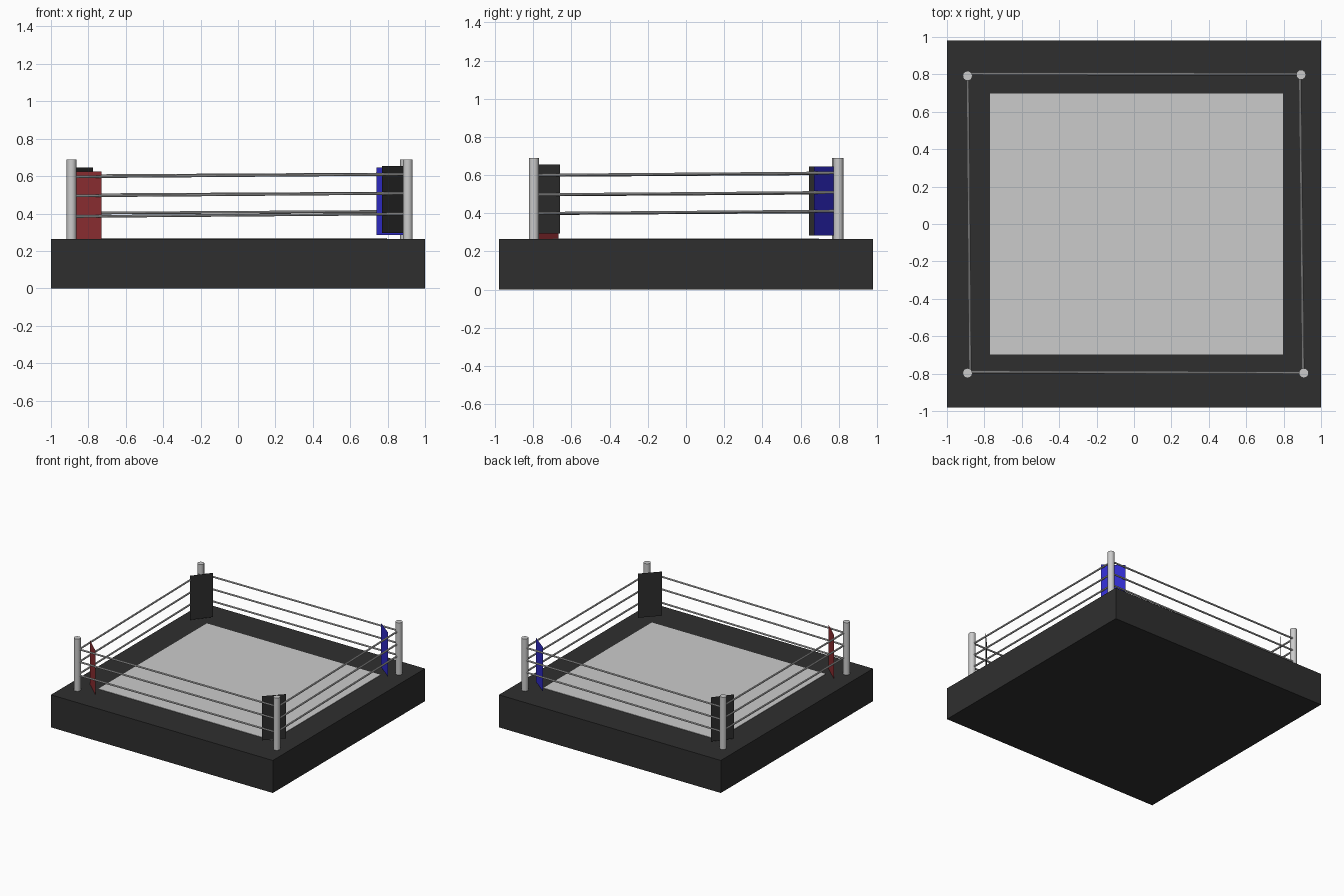
import bpy
from mathutils import Vector

if "Cube" in bpy.data.objects:
    bpy.data.objects.remove(bpy.data.objects["Cube"])


def material(name, rgb):
    m = bpy.data.materials.new(name)
    m.diffuse_color = (*rgb, 1)
    m.use_nodes = True
    m.node_tree.nodes["Principled BSDF"].inputs["Base Color"].default_value = m.diffuse_color
    return m


BLACK = material("black", (0.028, 0.028, 0.028))
RED = material("red", (0.3, 0.03, 0.035))
BLUE = material("blue", (0.03, 0.025, 0.6))


def box(name, lo, hi, mat=None):
    lo, hi = Vector(lo), Vector(hi)
    bpy.ops.mesh.primitive_cube_add(size=1, location=(lo + hi) / 2)
    o = bpy.context.object
    o.name = name
    o.scale = hi - lo
    if mat:
        o.data.materials.append(mat)


def rod(name, a, b, radius, sides):
    a, b = Vector(a), Vector(b)
    d = b - a
    bpy.ops.mesh.primitive_cylinder_add(vertices=sides, radius=radius,
                                        depth=d.length, location=(a + b) / 2)
    o = bpy.context.object
    o.name = name
    o.rotation_euler = d.to_track_quat('Z', 'Y').to_euler()
    bpy.ops.object.shade_smooth_by_angle()


def pad(name, a, b, z0, z1, mat):
    # thin upright sheet across a corner
    mesh = bpy.data.meshes.new(name)
    mesh.from_pydata([(*a, z0), (*b, z0), (*b, z1), (*a, z1)], [], [(0, 1, 2, 3)])
    mesh.materials.append(mat)
    o = bpy.data.objects.new(name, mesh)
    bpy.context.collection.objects.link(o)


# Platform and canvas
box("platform", (-1, -0.98, 0), (1, 0.98, 0.265), BLACK)
box("canvas", (-0.77, -0.698, 0.26), (0.797, 0.698, 0.268))

# Corner posts
posts = {"front_left": (-0.89, -0.797), "front_right": (0.908, -0.797),
         "back_right": (0.893, 0.798), "back_left": (-0.89, 0.792)}
for name, (x, y) in posts.items():
    rod(name + "_post", (x, y, 0.26), (x, y, 0.69), 0.026, 16)

# Three ropes on each side, slightly out of level
ropes = {
    "front": ((-0.88, -0.791), (0.905, -0.796), -0.004, 0.010),
    "back": ((-0.88, 0.803), (0.915, 0.801), 0.002, 0.012),
    "left": ((-0.876, -0.79), (-0.889, 0.79), -0.002, 0.008),
    "right": ((0.904, -0.79), (0.887, 0.795), 0.0, 0.012),
}
for side, (a, b, da, db) in ropes.items():
    for i, z in enumerate((0.40, 0.498, 0.60)):
        drop = -0.012 if side == "front" and i == 0 else 0
        rod(f"{side}_rope_{i + 1}", (*a, z + da + drop), (*b, z + db + drop), 0.007, 8)

# Corner pads
pad("front_left_pad", (-0.865, -0.668), (-0.73, -0.792), 0.265, 0.625, RED)
pad("front_right_pad", (0.77, -0.79), (0.893, -0.66), 0.295, 0.655, BLACK)
pad("back_right_pad", (0.885, 0.67), (0.74, 0.782), 0.285, 0.645, BLUE)
pad("back_left_pad", (-0.775, 0.785), (-0.885, 0.645), 0.285, 0.645, BLACK)
